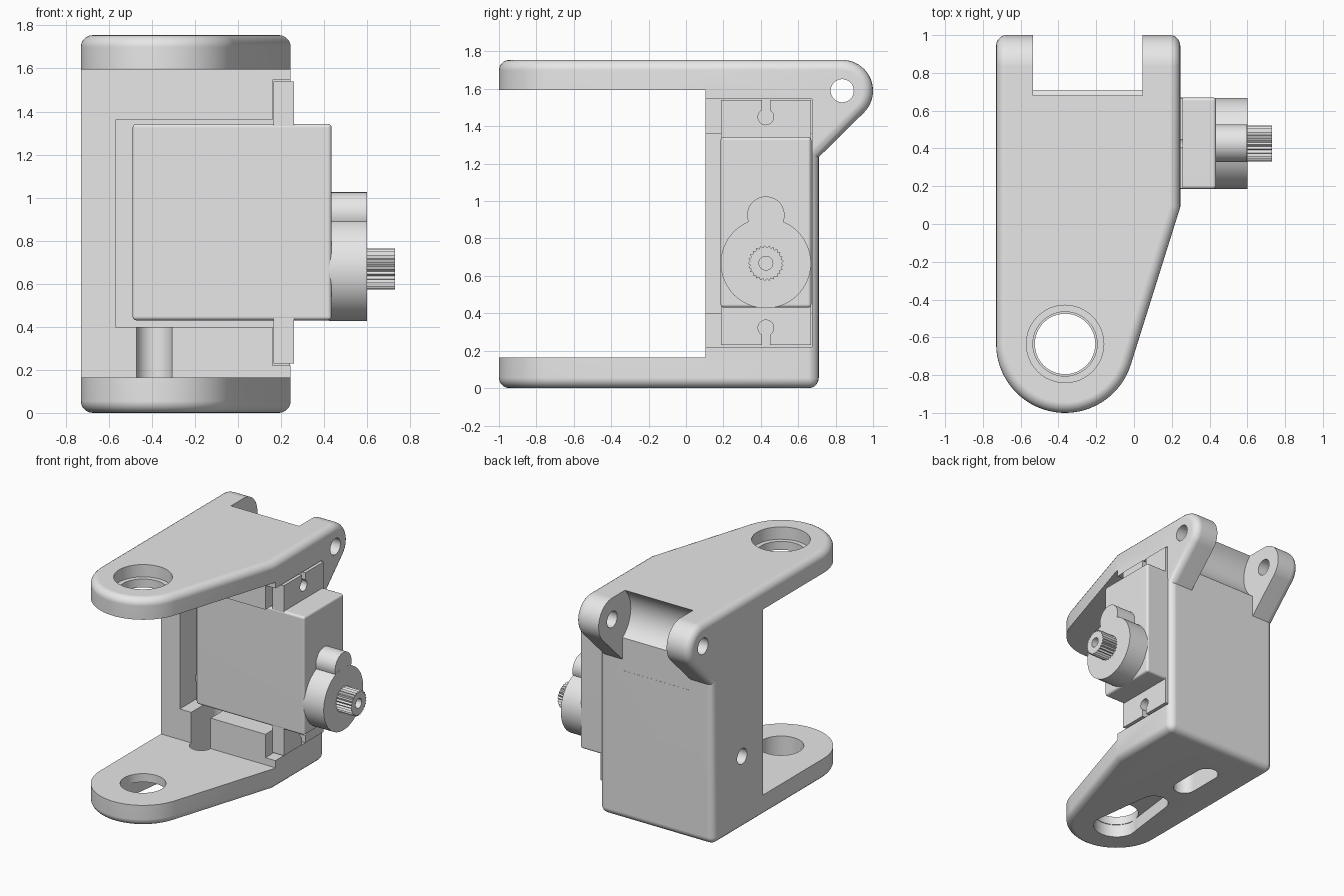
import bpy, bmesh
from math import sin, cos, radians

if "Cube" in bpy.data.objects:
    bpy.data.objects.remove(bpy.data.objects["Cube"], do_unlink=True)

COLOUR = (0.8, 0.8, 0.8, 1)
grey = bpy.data.materials.new("light grey")
grey.use_nodes = True
grey.diffuse_color = COLOUR
grey.node_tree.nodes["Principled BSDF"].inputs["Base Color"].default_value = COLOUR


def arc(cu, cv, r, start=0, end=360, n=32):
    """Points along an arc; a full circle leaves out its repeated end."""
    count = n if end - start == 360 else n + 1
    angles = [radians(start + (end - start) * i / n) for i in range(count)]
    return [(cu + r * cos(a), cv + r * sin(a)) for a in angles]


def rect(u0, u1, v0, v1):
    return [(u0, v0), (u1, v0), (u1, v1), (u0, v1)]


def prism(name, outline, axis, low, high):
    """Extrude an outline: (x, y) along z, or (y, z) along x."""
    bm = bmesh.new()
    place = (lambda u, v, w: (u, v, w)) if axis == "z" else (lambda u, v, w: (w, u, v))
    base = bm.faces.new([bm.verts.new(place(u, v, low)) for u, v in outline])
    grown = bmesh.ops.extrude_face_region(bm, geom=[base])["geom"]
    move = [b - a for a, b in zip(place(0, 0, low), place(0, 0, high))]
    bmesh.ops.translate(bm, vec=move, verts=[g for g in grown if isinstance(g, bmesh.types.BMVert)])
    bmesh.ops.recalc_face_normals(bm, faces=bm.faces)
    mesh = bpy.data.meshes.new(name)
    bm.to_mesh(mesh)
    bm.free()
    mesh.materials.append(grey)
    obj = bpy.data.objects.new(name, mesh)
    bpy.context.collection.objects.link(obj)
    return obj


def activate(obj):
    bpy.ops.object.select_all(action="DESELECT")
    obj.select_set(True)
    bpy.context.view_layer.objects.active = obj


def combine(obj, tool, operation="DIFFERENCE"):
    mod = obj.modifiers.new("combine", "BOOLEAN")
    mod.operation, mod.solver, mod.object = operation, "EXACT", tool
    activate(obj)
    bpy.ops.object.modifier_apply(modifier=mod.name)
    bpy.data.objects.remove(tool, do_unlink=True)


def cut(obj, outline, axis, low, high):
    combine(obj, prism("cutter", outline, axis, low, high))


def bevel(obj, width, segments, angle=50):
    mod = obj.modifiers.new("bevel", "BEVEL")
    mod.width, mod.segments = width, segments
    mod.limit_method, mod.angle_limit = "ANGLE", radians(angle)
    mod.use_clamp_overlap = False
    activate(obj)
    bpy.ops.object.modifier_apply(modifier=mod.name)


def finish(obj):
    activate(obj)
    bpy.ops.object.shade_smooth_by_angle(angle=radians(30))
    mod = obj.modifiers.new("weighted normals", "WEIGHTED_NORMAL")
    mod.keep_sharp = True


# Main dimensions
LEFT, RIGHT, BACK, TOP = -0.73, 0.245, 0.71, 1.755
PIVOT = (-0.365, -0.635)
LUG = (0.835, 1.59)

# Bracket: plan outline crossed with side outline, outer edges rounded
plan = arc(*PIVOT, 0.365, 180, 342.4) + [(RIGHT, 0.09), (RIGHT, 1.2), (LEFT, 1.2)]
side = ([(-1.2, 0), (BACK, 0), (BACK, 1.235)]
        + arc(*LUG, 0.165, -45, 90, 20) + [(-1.2, TOP)])
bracket = prism("bracket", plan, "z", -0.2, 2)
combine(bracket, prism("side_shape", side, "x", -1, 1), "INTERSECT")
bevel(bracket, 0.055, 5)

# Opening between the two arms
cut(bracket, rect(-1.2, 0.105, 0.165, 1.595), "x", -1, 1)

# Gap and round clearance between the hinge lugs, and the hinge hole
cut(bracket, rect(BACK - 0.001, 1.2, 1.15, 2), "x", -0.535, 0.045)
cut(bracket, arc(*LUG, 0.227, n=48), "x", -0.535, 0.045)
cut(bracket, arc(*LUG, 0.062), "x", -1, 1)

# Motor cavity, with the taller pocket for the mounting flange
cut(bracket, rect(0, 0.675, 0.4, 1.36), "x", -0.57, 0.5)
cut(bracket, rect(0, 0.674, 0.22, 1.547), "x", 0.16, 0.5)

# Pivot holes: stepped in the upper arm, plain in the lower arm
cut(bracket, arc(*PIVOT, 0.17, n=48), "z", 1.3, 2)
cut(bracket, arc(*PIVOT, 0.205, n=48), "z", 1.66, 2)
cut(bracket, arc(*PIVOT, 0.16, n=48), "z", -0.3, 0.3)

# Tapered pocket under the lower arm
px, py = PIVOT
horn = arc(px, py, 0.165, 190, 350, 20) + arc(px, -0.21, 0.105, 5, 175, 16)
cut(bracket, horn, "z", -0.3, 0.1)

# Cable slot through the floor and a hole in the side wall
slot = arc(-0.39, 0.11, 0.083, 180, 360, 16) + arc(-0.39, 0.36, 0.083, 0, 180, 16)
cut(bracket, slot, "z", -0.3, 0.6)
cut(bracket, arc(0.36, 0.56, 0.06), "x", -1, -0.5)
finish(bracket)

# Motor case
case = prism("motor_case", rect(0.185, 0.67, 0.43, 1.343), "x", -0.49, 0.435)
bevel(case, 0.018, 3)
finish(case)

# Mounting flange with a keyhole notch at each end
flange = prism("mounting_flange", rect(0.187, 0.668, 0.23, 1.54), "x", 0.165, 0.26)
for z, d in ((1.45, 1), (0.322, -1)):
    keyhole = arc(0, 0, 0.042, 120, 420, 24) + [(0.021, 0.3), (-0.021, 0.3)]
    cut(flange, [(0.427 + u, z + d * v) for u, v in keyhole], "x", 0, 0.5)
finish(flange)

# Gear housing: a large round with a small one above
AXLE = (0.427, 0.668)
housing = prism("gear_housing", arc(*AXLE, 0.241, n=64), "x", 0.42, 0.6)
combine(housing, prism("small_round", arc(0.427, 0.925, 0.1, n=40), "x", 0.419, 0.599), "UNION")
finish(housing)

# Splined output shaft with a screw hole
TEETH = 25
spline = []
for i in range(TEETH * 2):
    a, r = radians(180 * i / TEETH), 0.096 if i % 2 else 0.084
    spline.append((AXLE[0] + r * cos(a), AXLE[1] + r * sin(a)))
shaft = prism("output_shaft", spline, "x", 0.58, 0.73)
cut(shaft, arc(*AXLE, 0.037, n=24), "x", 0.62, 0.9)
finish(shaft)
